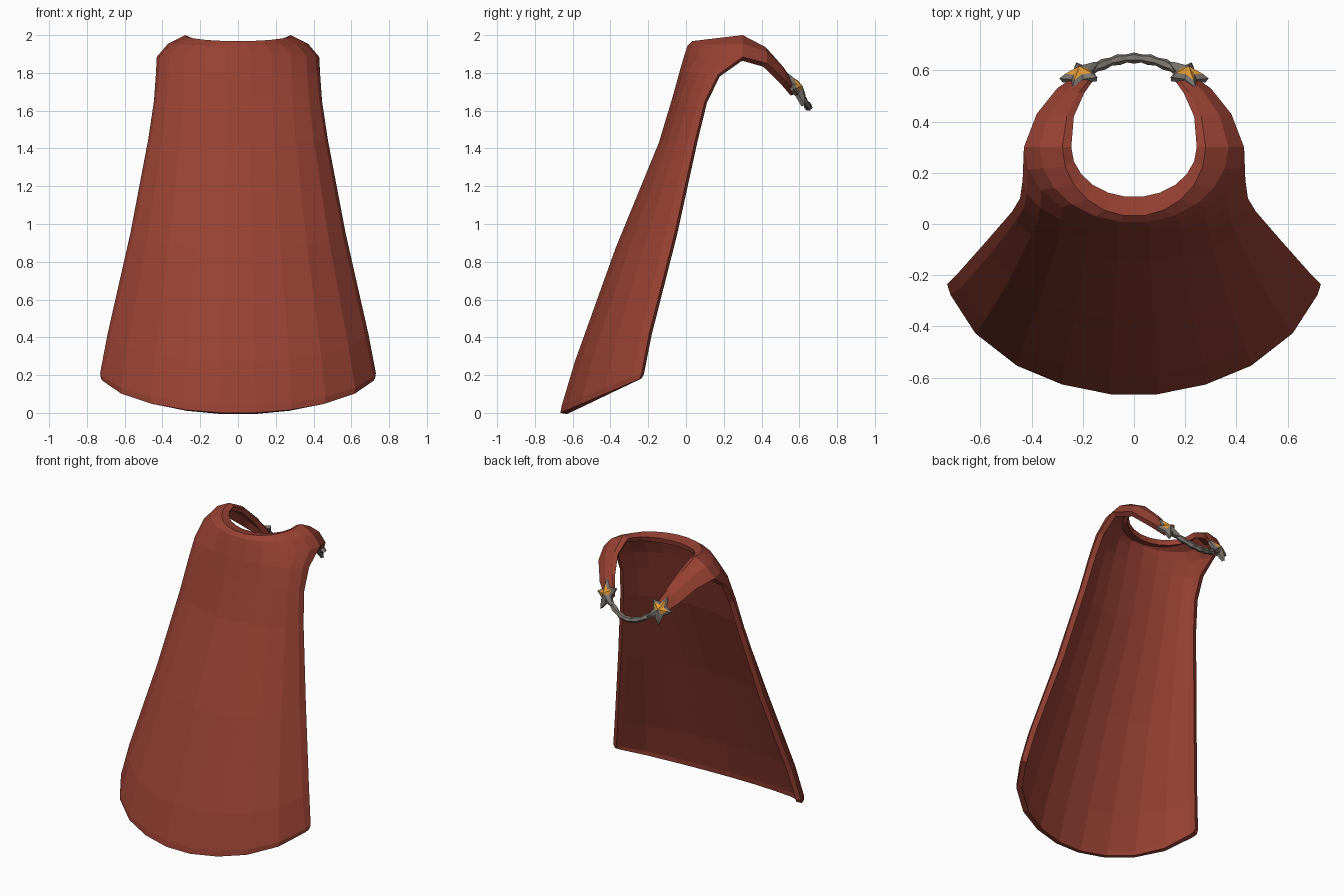
import bpy, bmesh, math
from mathutils import Vector, Matrix

cube = bpy.data.objects.get("Cube")
if cube:
    bpy.data.objects.remove(cube)


def material(name, rgb):
    m = bpy.data.materials.new(name)
    m.use_nodes = True
    m.diffuse_color = (*rgb, 1)
    m.node_tree.nodes["Principled BSDF"].inputs["Base Color"].default_value = (*rgb, 1)
    return m


RED = material("red cloth", (0.31, 0.053, 0.033))
GREY = material("grey metal", (0.20, 0.175, 0.155))
GOLD = material("gold", (0.74, 0.32, 0.035))


def add_object(name, bm, mats):
    mesh = bpy.data.meshes.new(name)
    bm.to_mesh(mesh)
    bm.free()
    for m in mats:
        mesh.materials.append(m)
    ob = bpy.data.objects.new(name, mesh)
    bpy.context.collection.objects.link(ob)
    return ob


# Cape rows, hem to neck: half width, edge y, edge z, middle y, middle z
SHEET = [
    (0.725, -0.245, 0.18, -0.665, 0.0),
    (0.73, -0.235, 0.21, -0.658, 0.04),
    (0.69, -0.195, 0.42, -0.59, 0.27),
    (0.57, -0.06, 0.95, -0.375, 0.87),
    (0.475, 0.05, 1.45, -0.145, 1.43),
    (0.445, 0.10, 1.65, -0.07, 1.68),
    (0.435, 0.17, 1.79, -0.035, 1.81),
]
COLLAR = [
    (0.43, 0.30, 1.885, -0.01, 1.90),
    (0.37, 0.30, 1.955, 0.005, 1.945),
    (0.28, 0.30, 2.0, 0.03, 1.968),
    (0.245, 0.30, 1.985, 0.105, 1.955),
]
# Hem shape: fraction of half width, fraction of depth, ending in a turned edge
HEM = [(0.125, 1), (0.385, 0.91), (0.63, 0.735), (0.85, 0.44), (0.985, 0.07), (1, 0)]
# Round neck shape with the same number of points
ROUND = [(math.sin(t), math.cos(t)) for t in
         [math.pi * (i + 0.5) / 11 for i in range(5)] + [math.pi / 2]]
# Outer and inner edges of the straps that run forward to the clasps
STRAP_OUT = [(0.38, 0.43, 1.85), (0.30, 0.53, 1.755), (0.22, 0.585, 1.69)]
STRAP_IN = [(0.235, 0.42, 1.925), (0.195, 0.51, 1.82), (0.15, 0.575, 1.71)]


def arc(row, roundness):
    half, edge_y, edge_z, mid_y, mid_z = row
    points = []
    for hem, neck in zip(HEM, ROUND):
        s, c = Vector(hem).lerp(Vector(neck), roundness)
        points.append(Vector((half * s, edge_y + (mid_y - edge_y) * c,
                              edge_z + (mid_z - edge_z) * c)))
    return points


def strap(row):
    f = (row[0] - COLLAR[-1][0]) / (COLLAR[0][0] - COLLAR[-1][0])
    points = []
    for inner, outer in zip(STRAP_IN, STRAP_OUT):
        p = Vector(inner).lerp(Vector(outer), f)
        p.z += 0.045 * math.sin(math.pi * f)
        points.append(p)
    return points


def mirrored(right):
    return [Vector((-p.x, p.y, p.z)) for p in reversed(right)] + right


bm = bmesh.new()
pad = [None] * len(STRAP_OUT)
grid = [pad + mirrored(arc(r, i / len(SHEET))) + pad for i, r in enumerate(SHEET)]
grid += [mirrored(arc(r, 1) + strap(r)) for r in COLLAR]
grid = [[p and bm.verts.new(p) for p in row] for row in grid]
for low, high in zip(grid, grid[1:]):
    for i in range(len(low) - 1):
        quad = (low[i], low[i + 1], high[i + 1], high[i])
        if all(quad):
            bm.faces.new(quad)
cape = add_object("cape", bm, [RED])
solid = cape.modifiers.new("thickness", "SOLIDIFY")
solid.thickness = 0.035
solid.offset = -1


# Star clasps: raised five-pointed stars with a gold upper centre
def star(name, side):
    up = Vector((0.31 * side, -0.51, 0.80)).normalized()
    normal = Vector((0.25 * side, 0.80, 0.55))
    normal = (normal - up * normal.dot(up)).normalized()
    place = Matrix((up.cross(normal), up, normal)).transposed().to_4x4()
    place.translation = (0.207 * side, 0.588, 1.715)
    bm = bmesh.new()

    def ring(scale, z):
        verts = []
        for i in range(10):
            a = math.pi * (i / 5 + 0.5)
            r = scale * (0.108 if i % 2 == 0 else 0.055)
            verts.append(bm.verts.new((0.78 * r * math.cos(a), r * math.sin(a), z)))
        return verts

    back, rim, inset = ring(0.9, -0.02), ring(1, 0), ring(0.7, 0.014)
    apex = bm.verts.new((0, 0, 0.034))
    bm.faces.new(back[::-1])
    for i in range(10):
        j = (i + 1) % 10
        bm.faces.new((back[i], back[j], rim[j], rim[i]))
        bm.faces.new((rim[i], rim[j], inset[j], inset[i]))
        top = bm.faces.new((inset[i], inset[j], apex))
        if top.calc_center_median().y > -0.012:
            top.material_index = 1
    bm.transform(place)
    add_object(name, bm, [GREY, GOLD])


star("left_star_clasp", 1)
star("right_star_clasp", -1)

# Cord between the clasps, with alternating thick and thin places
curve = bpy.data.curves.new("clasp_cord", "CURVE")
curve.dimensions = "3D"
curve.bevel_depth = 0.02
curve.bevel_resolution = 1
curve.use_fill_caps = True
spline = curve.splines.new("POLY")
COUNT = 13
spline.points.add(COUNT - 1)
for i, p in enumerate(spline.points):
    u = 2 * i / (COUNT - 1) - 1
    p.co = (0.18 * u, 0.648 - 0.055 * u * u, 1.62 + 0.075 * u * u, 1)
    p.radius = 1.1 if i % 2 == 0 else 0.8
spline.use_smooth = False
curve.materials.append(GREY)
cord = bpy.data.objects.new("clasp_cord", curve)
bpy.context.collection.objects.link(cord)
